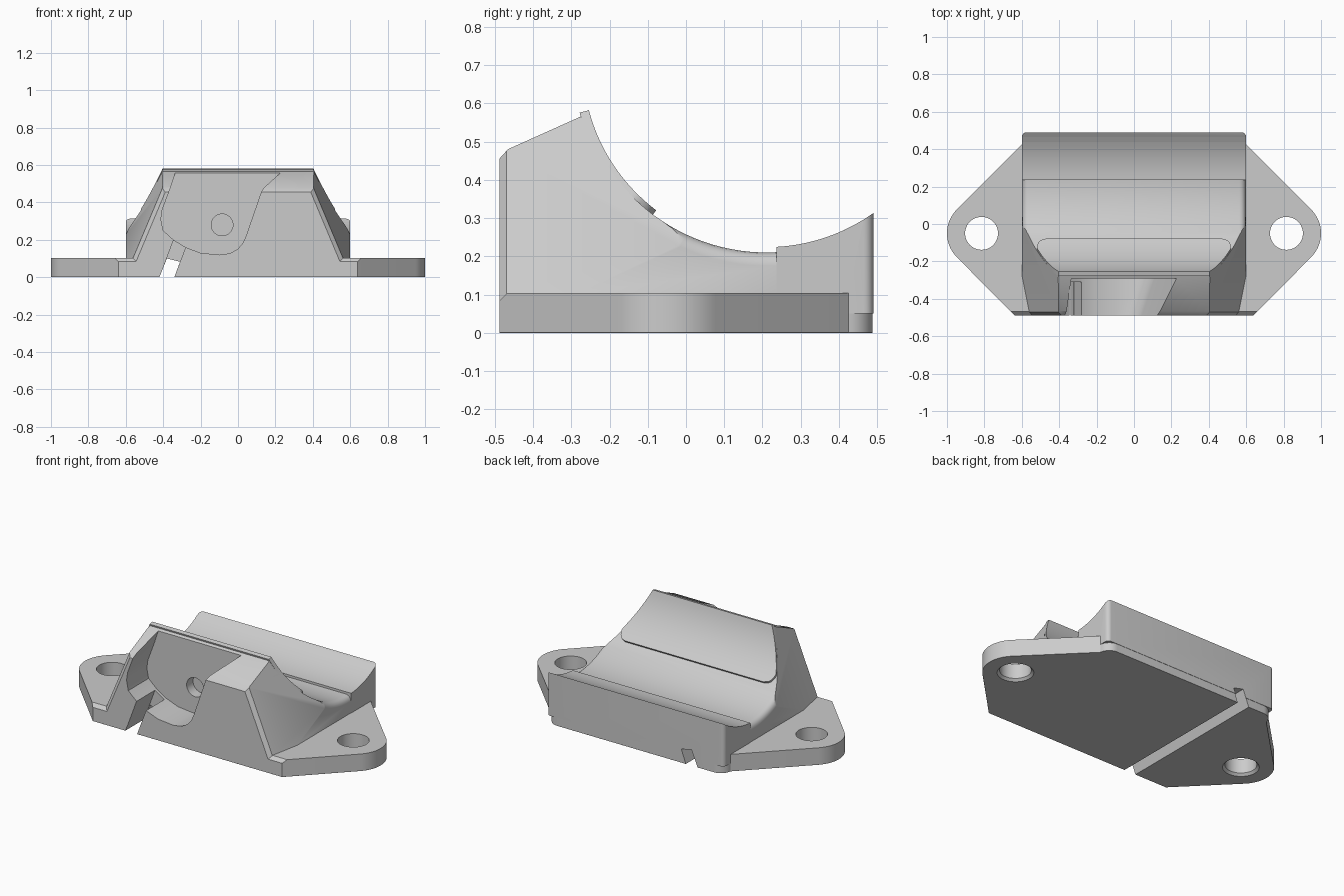
import bpy, bmesh
from math import sin, cos, radians, sqrt, pi, atan2
from mathutils import Vector

cube = bpy.data.objects.get("Cube")
if cube:
    bpy.data.objects.remove(cube)

grey = bpy.data.materials.new("plain_grey")
grey.use_nodes = True
grey.diffuse_color = (0.6, 0.6, 0.6, 1)
grey.node_tree.nodes["Principled BSDF"].inputs["Base Color"].default_value = (0.6, 0.6, 0.6, 1)

SADDLE = (0.211, 0.705)          # saddle axis in y, z
R_SADDLE, R_PAD = 0.495, 0.481


def to_object(name, bm):
    bmesh.ops.recalc_face_normals(bm, faces=bm.faces)
    mesh = bpy.data.meshes.new(name)
    bm.to_mesh(mesh)
    bm.free()
    mesh.materials.append(grey)
    obj = bpy.data.objects.new(name, mesh)
    bpy.context.collection.objects.link(obj)
    return obj


def loft(rings):
    """Closed solid through rings of equal length."""
    bm = bmesh.new()
    rows = [[bm.verts.new(p) for p in ring] for ring in rings]
    n = len(rows[0])
    for a, b in zip(rows, rows[1:]):
        for i in range(n):
            j = (i + 1) % n
            bm.faces.new((a[i], a[j], b[j], b[i]))
    bm.faces.new(rows[0])
    bm.faces.new(rows[-1])
    bmesh.ops.recalc_face_normals(bm, faces=bm.faces)
    return bm


def prism(points, axis, lo, hi):
    place = {"x": lambda p, t: (t, p[0], p[1]),
             "y": lambda p, t: (p[0], t, p[1]),
             "z": lambda p, t: (p[0], p[1], t)}[axis]
    return loft([[place(p, t) for p in points] for t in (lo, hi)])


def arc(cx, cy, r, start, end, steps):
    return [(cx + r * cos(radians(start + (end - start) * i / steps)),
             cy + r * sin(radians(start + (end - start) * i / steps)))
            for i in range(steps + 1)]


def slice_off(bm, point, normal):
    """Cut away everything on the normal side and cap the cut."""
    geom = bm.verts[:] + bm.edges[:] + bm.faces[:]
    bmesh.ops.bisect_plane(bm, geom=geom, dist=1e-5, plane_co=point,
                           plane_no=normal, clear_outer=True)
    rim = [e for e in bm.edges if e.is_boundary]
    bmesh.ops.holes_fill(bm, edges=rim, sides=0)


def bevel(bm, test, width, segments):
    edges = [e for e in bm.edges if test(*[v.co for v in e.verts])]
    bmesh.ops.bevel(bm, geom=edges, offset=width, segments=segments,
                    profile=0.5, affect="EDGES", clamp_overlap=True)


def combine(target, tool, operation):
    mod = target.modifiers.new(tool.name, "BOOLEAN")
    mod.operation, mod.solver, mod.object = operation, "EXACT", tool
    bpy.context.view_layer.objects.active = target
    bpy.ops.object.modifier_apply(modifier=mod.name)
    bpy.data.objects.remove(tool)


def saddle_height(y, r):
    return SADDLE[1] - sqrt(r * r - (y - SADDLE[0]) ** 2)


# Flange: diamond-like plate with two round ears
half = [(0.64, -0.488)] + arc(0.82, -0.05, 0.18, -45, 45, 20) \
    + [(0.6, 0.425)] + arc(0.53, 0.418, 0.07, 3, 90, 8)
outline = half + [(-x, y) for x, y in reversed(half)]
bm = prism(outline, "z", 0, 0.104)
bevel(bm, lambda a, b: a.z < 0.01 and b.z < 0.01, 0.022, 1)
slice_off(bm, (0, -0.468, 0.104), Vector((0, -1, 1)).normalized())
mount = to_object("mount_body", bm)

# Main block: saddle profile, rounded along its sides, then cut to a taper
a0 = atan2(0.57 - SADDLE[1], -0.265 - SADDLE[0]) * 180 / pi % 360
profile = [(-0.488, 0.03), (-0.488, 0.47), (-0.265, 0.57)]
profile += arc(*SADDLE, R_SADDLE, a0, 288, 32)[1:]
profile += [(0.4, 0.03)]
bm = prism(profile, "x", -0.598, 0.598)
bevel(bm, lambda a, b: abs(a.x - b.x) < 1e-4 and min(a.y, b.y) > -0.266
      and min(a.z, b.z) > 0.1, 0.035, 4)
for s in (-1, 1):
    side = Vector((s, -0.2, 0.42)).normalized()
    slice_off(bm, (s * 0.6, -0.28, 0.1), side)
    slice_off(bm, (s * 0.395, -0.27, 0.57), (side + Vector((0, 0, 1))).normalized())
    slice_off(bm, (s * 0.538, -0.488, 0.1), (side + Vector((0, -1, 0))).normalized())
slice_off(bm, (0, -0.488, 0.455), Vector((0, -1, 0.9)).normalized())
combine(mount, to_object("saddle_block", bm), "UNION")

# Back ridge with soft edges
ridge = [(0.236, 0.05)]
ridge += [(y, saddle_height(y, R_PAD)) for y in [0.236 + 0.0254 * i for i in range(11)]]
ridge += [(0.49, 0.05)]
bm = prism(ridge, "x", -0.6, 0.6)
bevel(bm, lambda a, b: abs(a.z - b.z) > 0.1 and min(a.y, b.y) > 0.4, 0.07, 6)
bevel(bm, lambda a, b: min(a.z, b.z) > 0.15 and
      (abs(abs(a.x) - 0.6) < 0.08 and abs(abs(b.x) - 0.6) < 0.08 and
       (abs(a.x - b.x) < 1e-4 and abs(abs(a.x) - 0.6) < 1e-3 or min(a.y, b.y) > 0.415)
       or min(a.y, b.y) > 0.485 or max(a.y, b.y) < 0.24), 0.024, 4)
combine(mount, to_object("back_ridge", bm), "UNION")

# Raised pad on the steep part of the saddle
rows = []
for i in range(25):
    y = -0.254 + (0.254 - 0.078) * i / 24
    z = saddle_height(y, R_PAD)
    w = 0.6 + 0.2 * (y + 0.28) - 0.42 * (z - 0.1)
    if y > -0.128:
        w = min(w, 0.47 + sqrt(max(0, 0.05 ** 2 - (y + 0.128) ** 2)))
    w = min(w, 0.52)
    d = Vector((0, y - SADDLE[0], z - SADDLE[1])).normalized() * 0.025
    rows.append([(-w, y, z), (w, y, z), (w, y + d.y, z + d.z), (-w, y + d.y, z + d.z)])
combine(mount, to_object("saddle_pad", loft(rows)), "UNION")

# Front pocket, undercut on its right wall
left_wall = [(-0.315, 0.62), (-0.36, 0.48), (-0.405, 0.36), (-0.412, 0.31), (-0.4, 0.25),
             (-0.345, 0.2), (-0.28, 0.16), (-0.2, 0.13), (-0.1, 0.12)]
right_wall = [(-0.05, 0.128), (-0.01, 0.15), (0.02, 0.185), (0.035, 0.22),
              (0.118, 0.46), (0.173, 0.62)]
front = [(x, -0.51, z) for x, z in left_wall + right_wall]
back = [(x, -0.292, z) for x, z in left_wall] + [(x + 0.075, -0.292, z) for x, z in right_wall]
combine(mount, to_object("pocket_cutter", loft([front, back])), "DIFFERENCE")

# Slanted slot along the underside, and its neck up into the pocket
slot = [(-0.428, -0.02), (-0.348, -0.02), (-0.31, 0.083), (-0.38, 0.1)]
combine(mount, to_object("slot_cutter", prism(slot, "y", -0.6, 0.6)), "DIFFERENCE")
neck = [(-0.4, 0.05), (-0.322, 0.05), (-0.265, 0.2), (-0.335, 0.225)]
combine(mount, to_object("neck_cutter", prism(neck, "y", -0.6, -0.31)), "DIFFERENCE")

# Blind round hole in the pocket's back wall
bm = prism(arc(-0.085, 0.28, 0.058, 0, 348.75, 31), "y", -0.31, -0.23)
combine(mount, to_object("blind_hole_cutter", bm), "DIFFERENCE")

# Ear holes, countersunk underneath
for s in (-1, 1):
    rings = []
    for r, z in ((0.112, -0.01), (0.088, 0.014), (0.088, 0.2)):
        rings.append([(x, y, z) for x, y in arc(s * 0.815, -0.05, r, 0, 352.5, 47)])
    combine(mount, to_object("ear_hole_cutter", loft(rings)), "DIFFERENCE")

bpy.ops.object.select_all(action="DESELECT")
mount.select_set(True)
bpy.context.view_layer.objects.active = mount
bpy.ops.object.shade_smooth_by_angle(angle=radians(28))
